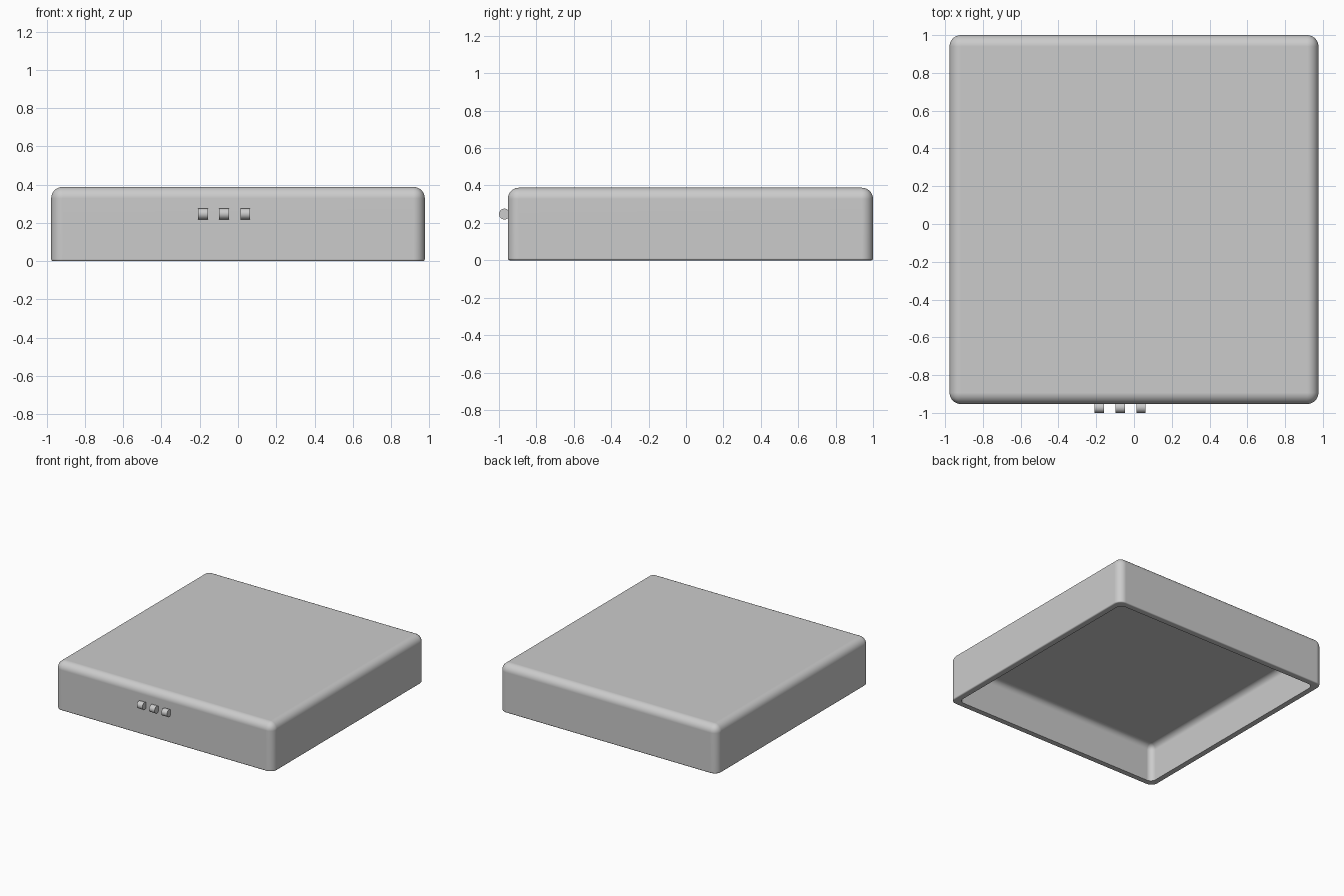
import bpy, bmesh, math
from mathutils import Matrix

if "Cube" in bpy.data.objects:
    bpy.data.objects.remove(bpy.data.objects["Cube"])

CY = 0.0235     # body centre in y
# half width, height and edge radius of the outer and inner shells
OUTER = (0.9765, 0.388, 0.06)
INNER = (0.9265, 0.30, 0.045)


def finish(bm, name):
    bmesh.ops.recalc_face_normals(bm, faces=bm.faces)
    mesh = bpy.data.meshes.new(name)
    bm.to_mesh(mesh)
    bm.free()
    ob = bpy.data.objects.new(name, mesh)
    bpy.context.collection.objects.link(ob)
    bpy.ops.object.select_all(action='DESELECT')
    ob.select_set(True)
    bpy.context.view_layer.objects.active = ob
    bpy.ops.object.shade_smooth_by_angle(angle=math.radians(35))
    return ob


def add_shell(bm, half, height, radius):
    """Add a rounded box cut open at z = 0; return its rim in order."""
    shell = bmesh.new()
    mat = Matrix.Translation((0, CY, 0)) @ Matrix.Diagonal((2 * half, 2 * half, 2 * height, 1))
    bmesh.ops.create_cube(shell, size=1, matrix=mat)
    bmesh.ops.bevel(shell, geom=shell.edges[:], offset=radius, offset_type='OFFSET',
                    segments=8, profile=0.5, affect='EDGES')
    bmesh.ops.bisect_plane(shell, geom=shell.verts[:] + shell.edges[:] + shell.faces[:],
                           plane_co=(0, 0, 0), plane_no=(0, 0, 1), clear_inner=True)
    temp = bpy.data.meshes.new("temp")
    shell.to_mesh(temp)
    shell.free()
    start = len(bm.verts)
    bm.from_mesh(temp)
    bpy.data.meshes.remove(temp)
    bm.verts.ensure_lookup_table()
    rim = [v for v in bm.verts[start:] if abs(v.co.z) < 1e-5]
    return sorted(rim, key=lambda v: math.atan2(v.co.y - CY, v.co.x))


# Hollow casing: outer and inner shells joined by a flat rim
bm = bmesh.new()
add_shell(bm, *OUTER)
count = len(bm.verts)
inner = add_shell(bm, *INNER)
outer = sorted([v for v in bm.verts[:count] if abs(v.co.z) < 1e-5],
               key=lambda v: math.atan2(v.co.y - CY, v.co.x))
n = len(outer)
for i in range(n):
    j = (i + 1) % n
    bm.faces.new((outer[i], outer[j], inner[j], inner[i]))
bmesh.ops.recalc_face_normals(bm, faces=bm.faces)

# Softened outer edge of the rim
edges = [bm.edges.get((outer[i], outer[(i + 1) % n])) for i in range(n)]
bmesh.ops.bevel(bm, geom=edges, offset=0.01, offset_type='OFFSET',
                segments=3, profile=0.5, affect='EDGES')
casing = finish(bm, "casing")
casing.modifiers.new("flat_shading", 'WEIGHTED_NORMAL').keep_sharp = True

# Three small rollers lying sideways on the front
for i in range(3):
    bm = bmesh.new()
    mat = Matrix.Translation((-0.183 + 0.11 * i, -0.971, 0.247)) @ Matrix.Rotation(math.pi / 2, 4, 'Y')
    bmesh.ops.create_cone(bm, cap_ends=True, segments=32, radius1=0.029,
                          radius2=0.029, depth=0.05, matrix=mat)
    finish(bm, f"front_button_{i + 1}")
